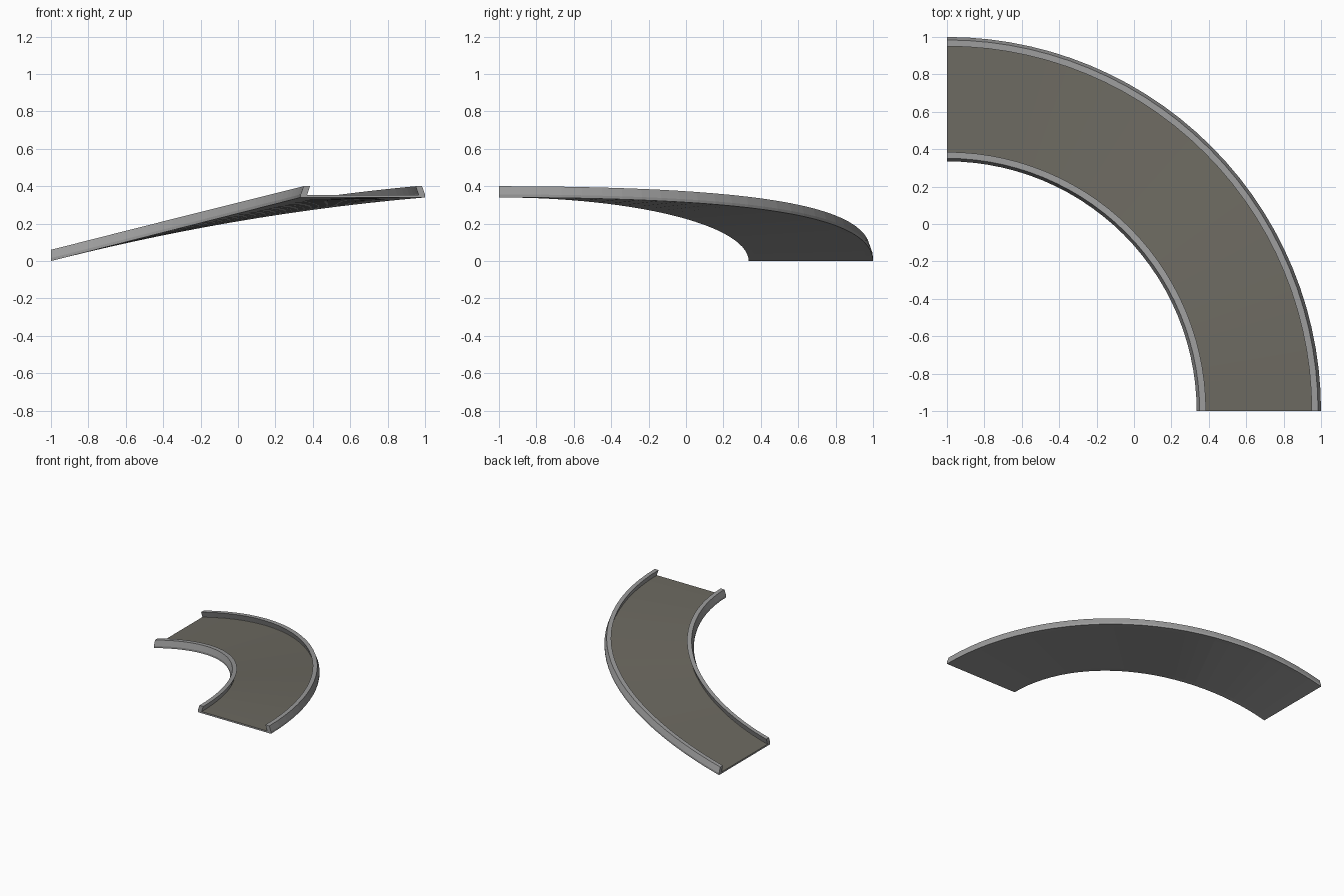
import bpy, bmesh, math

if "Cube" in bpy.data.objects:
    bpy.data.objects.remove(bpy.data.objects["Cube"])

R_IN, R_OUT, RISE, SEGS = 1.335, 2.0, 0.34, 28


def material(name, rgb):
    m = bpy.data.materials.new(name)
    m.diffuse_color = (*rgb, 1)
    m.use_nodes = True
    m.node_tree.nodes["Principled BSDF"].inputs["Base Color"].default_value = m.diffuse_color
    return m


grey = material("rail grey", (0.33, 0.33, 0.33))
brown = material("deck brown grey", (0.15, 0.142, 0.118))


# Ramp height: both edges leave the low end at the same slope
def height(r, a):
    s = (r - R_IN) / (R_OUT - R_IN)
    slope = RISE / R_IN
    inner = RISE * math.sin(a)
    d = R_OUT * math.sin(a)
    outer = slope * d - (slope * R_OUT - RISE) / R_OUT ** 2 * d * d
    return inner * (1 - s) + outer * s


# Sweep a closed (radius, height) section along the quarter turn
def sweep(name, section, mats, top_edge=None):
    bm = bmesh.new()
    rings = []
    for i in range(SEGS + 1):
        a = math.pi / 2 * i / SEGS
        rings.append([bm.verts.new((-1 + r * math.sin(a), -1 + r * math.cos(a),
                                    height(r, a) + h)) for r, h in section])
    n = len(section)
    for p, q in zip(rings, rings[1:]):
        for k in range(n):
            j = (k + 1) % n
            f = bm.faces.new((p[k], p[j], q[j], q[k]))
            if k == top_edge:
                f.material_index = 1
    bm.faces.new(rings[0])
    bm.faces.new(rings[-1])
    bmesh.ops.recalc_face_normals(bm, faces=bm.faces)
    me = bpy.data.meshes.new(name)
    bm.to_mesh(me)
    bm.free()
    ob = bpy.data.objects.new(name, me)
    bpy.context.collection.objects.link(ob)
    for m in mats:
        me.materials.append(m)


# Side rails leaning in over the deck, with a mirrored section
rail = [(0, 0), (0, 0.016), (0.016, 0.06), (0.05, 0.06), (0.035, 0.016), (0.035, 0)]
sweep("outer_rail", [(R_OUT - x, z) for x, z in rail], [grey])
sweep("inner_rail", [(R_IN + x, z) for x, z in rail], [grey])

# Road deck between the rails, brown only on top
a, b = R_IN + 0.035, R_OUT - 0.035
sweep("deck", [(a, 0), (b, 0), (b, 0.013), (a, 0.013)], [grey, brown], 2)
